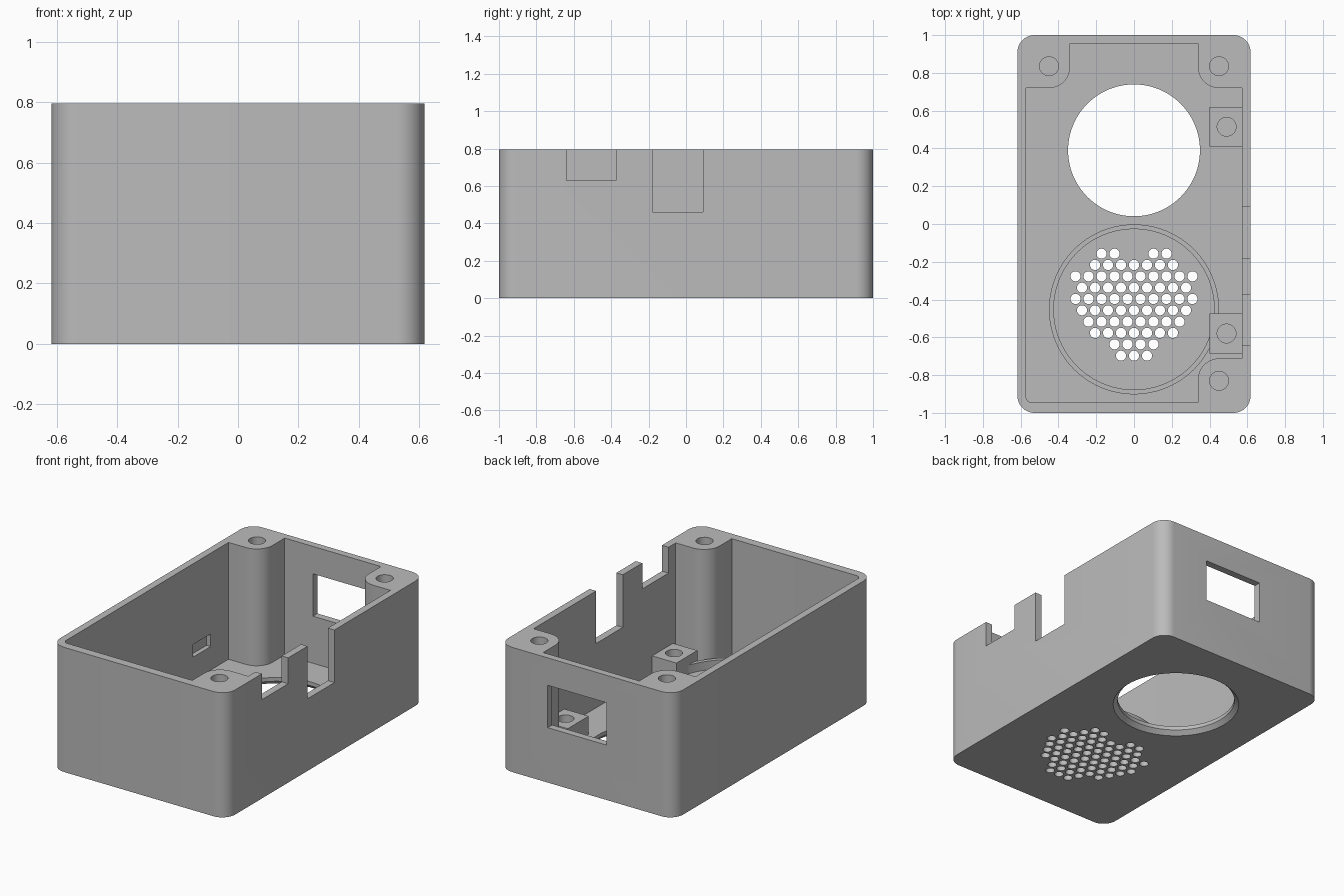
import bpy, bmesh, math
from mathutils import Vector

if "Cube" in bpy.data.objects:
    bpy.data.objects.remove(bpy.data.objects["Cube"], do_unlink=True)

HEIGHT, FLOOR, WALL_IN = 0.795, 0.05, 0.571

grey = bpy.data.materials.new("plain grey")
grey.use_nodes = True
grey.diffuse_color = (0.5, 0.5, 0.5, 1)
grey.node_tree.nodes["Principled BSDF"].inputs["Base Color"].default_value = (0.5, 0.5, 0.5, 1)


def fillet(corners, steps=10):
    """Round each (x, y, radius) corner of a right-angled outline."""
    out = []
    for i, (x, y, r) in enumerate(corners):
        p = Vector((x, y))
        if r == 0:
            out.append(p)
            continue
        a = (Vector(corners[i - 1][:2]) - p).normalized() * r
        b = (Vector(corners[(i + 1) % len(corners)][:2]) - p).normalized() * r
        for k in range(steps + 1):
            t = k / steps * math.pi / 2
            out.append(p + a * (1 - math.sin(t)) + b * (1 - math.cos(t)))
    return out


def circle(x, y, r, n=48):
    return [Vector((x + r * math.cos(k * math.tau / n), y + r * math.sin(k * math.tau / n)))
            for k in range(n)]


def rect(x0, x1, y0, y1):
    return [Vector(p) for p in ((x0, y0), (x1, y0), (x1, y1), (x0, y1))]


def loft(bm, low, z0, high, z1):
    """Closed solid between two outlines with equal point counts."""
    a = [bm.verts.new((p.x, p.y, z0)) for p in low]
    b = [bm.verts.new((p.x, p.y, z1)) for p in high]
    bm.faces.new(a[::-1])
    bm.faces.new(b)
    for i in range(len(a)):
        j = (i + 1) % len(a)
        bm.faces.new((a[i], a[j], b[j], b[i]))


def solid(name, *prisms):
    """Object made of prisms (outline, z0, z1) or lofts (low, z0, high, z1)."""
    bm = bmesh.new()
    for p in prisms:
        loft(bm, *(p if len(p) == 4 else (p[0], p[1], p[0], p[2])))
    bmesh.ops.recalc_face_normals(bm, faces=bm.faces)
    mesh = bpy.data.meshes.new(name)
    bm.to_mesh(mesh)
    bm.free()
    mesh.materials.append(grey)
    obj = bpy.data.objects.new(name, mesh)
    bpy.context.collection.objects.link(obj)
    return obj


def activate(obj):
    bpy.ops.object.select_all(action="DESELECT")
    obj.select_set(True)
    bpy.context.view_layer.objects.active = obj


def cut(obj, *prisms):
    cutter = solid("cutter", *prisms)
    cutter.hide_render = True
    activate(obj)
    mod = obj.modifiers.new("cut", "BOOLEAN")
    mod.operation, mod.solver, mod.object = "DIFFERENCE", "EXACT", cutter
    bpy.ops.object.modifier_apply(modifier=mod.name)
    bpy.data.objects.remove(cutter, do_unlink=True)


def finish(obj):
    activate(obj)
    bpy.ops.object.shade_smooth_by_angle(angle=math.radians(30))


# Outer case with rounded vertical corners
X, R = 0.617, 0.09
case = solid("case", (fillet([(-X, -1, R), (X, -1, R), (X, 1, R), (-X, 1, R)]), 0, HEIGHT))

# Cavity, leaving three corner screw pillars
W, P, Q = WALL_IN, 0.339, 0.11
cavity = fillet([(-W, -0.945, 0.03), (P, -0.945, 0), (P, -0.712, Q), (W, -0.712, 0),
                 (W, 0.72, 0), (P, 0.72, Q), (P, 0.955, 0),
                 (-P, 0.955, 0), (-P, 0.72, Q), (-W, 0.72, 0)])
cut(case, (cavity, FLOOR, 1))

# Screw holes in the pillars
cut(case, *[(circle(x, y, 0.05, 32), 0.4, 1)
            for x, y in ((-0.45, 0.835), (0.45, 0.835), (0.45, -0.83))])

# Notches in the side wall, window in the back wall, recess inside the other wall
cut(case,
    (rect(0.55, 0.7, -0.64, -0.375), 0.63, 1),
    (rect(0.55, 0.7, -0.18, 0.09), 0.46, 1),
    (rect(-0.14, 0.275, 0.9, 1.1), 0.35, 0.62),
    (rect(-0.6, -0.5, 0.36, 0.54), 0.2, 0.28))

# Large round opening with a chamfer underneath
cut(case, (circle(0, 0.39, 0.349, 96), -0.1, 0.2))
cut(case, (circle(0, 0.39, 0.385, 96), -0.01, circle(0, 0.39, 0.345, 96), 0.03))

# Grille of small holes: outermost column of each row, from back to front
rows = [2.5, 3, 4.5, 4, 4.5, 4, 3.5, 3, 1.5, 1]
grille = []
for r, half in enumerate(rows):
    for k in range(int(half * 2) + 1):
        col = k - half
        if r == 0 and abs(col) < 1:
            continue
        grille.append((circle(col * 0.0688, -0.157 - r * 0.06, 0.027, 20), -0.1, 0.2))
cut(case, *grille)
finish(case)

# Raised ring around the grille
ring = solid("speaker_ring", (circle(0, -0.452, 0.45, 96), FLOOR - 0.01, 0.105))
cut(ring, (circle(0, -0.452, 0.425, 96), 0, 0.2))
finish(ring)

# Square standoffs with screw holes beside the notched wall
for name, y in (("front_standoff", -0.58), ("back_standoff", 0.515)):
    post = solid(name, (rect(0.4, W + 0.01, y - 0.105, y + 0.105), FLOOR - 0.01, 0.165))
    cut(post, (circle(0.49, y, 0.05, 32), 0.07, 0.3))
    finish(post)
